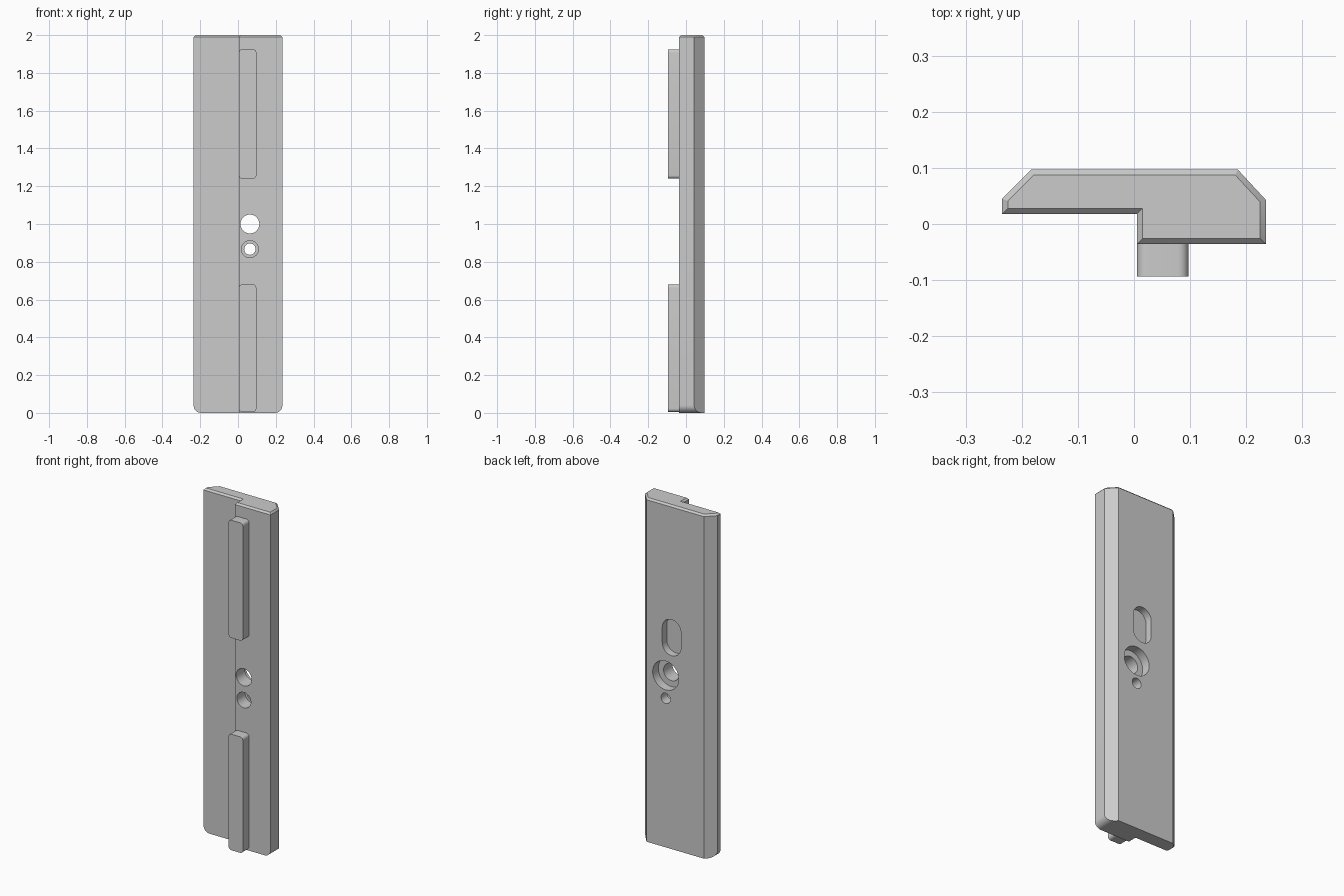
import bpy, bmesh, math

cube = bpy.data.objects.get("Cube")
if cube:
    bpy.data.objects.remove(cube, do_unlink=True)

metal = bpy.data.materials.new("plain grey")
metal.use_nodes = True
GREY = (0.6, 0.6, 0.6, 1)
metal.diffuse_color = GREY
metal.node_tree.nodes["Principled BSDF"].inputs["Base Color"].default_value = GREY


def prism(name, points, direction, top_chamfer=0):
    """Extrude a closed outline along a direction."""
    bm = bmesh.new()
    face = bm.faces.new([bm.verts.new(p) for p in points])
    res = bmesh.ops.extrude_face_region(bm, geom=[face], use_keep_orig=True)
    moved = [v for v in res["geom"] if isinstance(v, bmesh.types.BMVert)]
    bmesh.ops.translate(bm, vec=direction, verts=moved)
    bmesh.ops.remove_doubles(bm, verts=bm.verts, dist=1e-5)
    bmesh.ops.recalc_face_normals(bm, faces=bm.faces)
    if top_chamfer:
        top = max(v.co.z for v in bm.verts)
        rim = [e for e in bm.edges if all(v.co.z > top - 1e-4 for v in e.verts)]
        bmesh.ops.bevel(bm, geom=rim, offset=top_chamfer, segments=1, affect="EDGES")
    mesh = bpy.data.meshes.new(name)
    bm.to_mesh(mesh)
    bm.free()
    mesh.materials.append(metal)
    obj = bpy.data.objects.new(name, mesh)
    bpy.context.collection.objects.link(obj)
    return obj


def rounded_block(name, cx, cz, w, h, r, y0, y1, steps=10):
    """Rounded rectangle in the front plane, extruded in depth."""
    pts = []
    corners = [(1, 1), (-1, 1), (-1, -1), (1, -1)]
    for quarter, (sx, sz) in enumerate(corners):
        for i in range(steps + 1):
            a = math.pi / 2 * (quarter + i / steps)
            p = (cx + sx * (w / 2 - r) + r * math.cos(a), y0,
                 cz + sz * (h / 2 - r) + r * math.sin(a))
            if not pts or math.dist(p, pts[-1]) > 1e-5:
                pts.append(p)
    if math.dist(pts[0], pts[-1]) < 1e-5:
        pts.pop()
    return prism(name, pts, (0, y1 - y0, 0))


def activate(obj):
    bpy.ops.object.select_all(action="DESELECT")
    obj.select_set(True)
    bpy.context.view_layer.objects.active = obj


def boolean(obj, tool, operation):
    tool.hide_render = True
    mod = obj.modifiers.new("cut", "BOOLEAN")
    mod.object, mod.operation, mod.solver = tool, operation, "EXACT"
    activate(obj)
    bpy.ops.object.modifier_apply(modifier=mod.name)
    bpy.data.objects.remove(tool, do_unlink=True)


# Stepped plate with sloped back corners and a chamfered top
FRONT, THIN, BACK, STEP = -0.036, 0.018, 0.097, 0.005
outline = [(-0.235, THIN), (STEP, THIN), (STEP, FRONT), (0.235, FRONT),
           (0.235, 0.043), (0.185, BACK), (-0.183, BACK), (-0.235, 0.045)]
plate = prism("plate", [(x, y, 0) for x, y in outline], (0, 0, 2), 0.01)

# Rounded lower corners
boolean(plate, rounded_block("corner_mask", 0, 1.1, 0.47, 2.2, 0.04, -0.3, 0.3),
        "INTERSECT")

# Holes: centre x, centre z, width, height, front y, back y
HOLE = 0.063
cuts = [(HOLE, 1.0, 0.1, 0.1, -0.2, 0.2),
        (HOLE, 1.0, 0.168, 0.168, 0.045, 0.2),
        (HOLE, 0.867, 0.06, 0.06, -0.2, 0.2),
        (HOLE, 0.867, 0.09, 0.09, -0.2, 0.04),
        (0.025, 1.23, 0.12, 0.21, 0.055, 0.2)]
for x, z, w, h, y0, y1 in cuts:
    boolean(plate, rounded_block("hole_cutter", x, z, w, h, w / 2, y0, y1),
            "DIFFERENCE")

# Two raised rails on the front
parts = [plate]
for name, low, high in [("upper_rail", 1.24, 1.925), ("lower_rail", 0.005, 0.68)]:
    parts.append(rounded_block(name, 0.051, (low + high) / 2, 0.092, high - low,
                               0.018, -0.094, FRONT, 6))

for part in parts:
    activate(part)
    bpy.ops.object.shade_smooth_by_angle(angle=math.radians(30))
